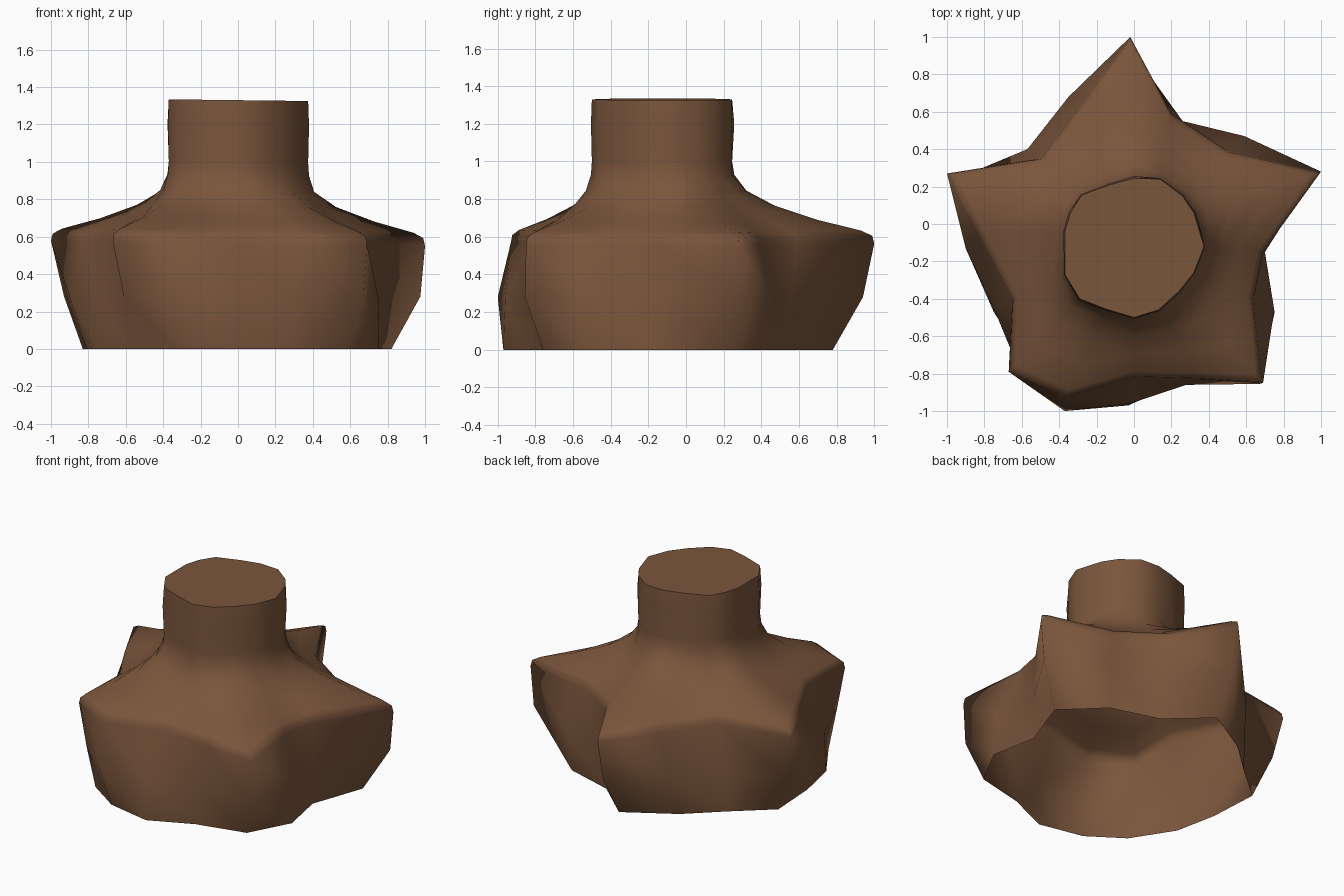
import bpy, bmesh
from mathutils import Vector

if "Cube" in bpy.data.objects:
    bpy.data.objects.remove(bpy.data.objects["Cube"])

# Matching outlines, 16 points each, counter-clockwise from the right tip
FOOT = [(.82, .20), (.57, .44), (.235, .54), (-.03, .78), (-.36, .585), (-.585, .38), (-.83, .17), (-.81, -.18),
        (-.75, -.47), (-.575, -.745), (-.34, -.905), (-.03, -.97), (.26, -.84), (.60, -.76), (.75, -.48), (.69, -.165)]
BELLY = [(.975, .28), (.59, .47), (.26, .55), (-.02, .94), (-.35, .68), (-.57, .40), (-.93, .25), (-.9, -.13),
         (-.75, -.45), (-.61, -.79), (-.37, -1.0), (-.02, -.96), (.28, -.86), (.67, -.855), (.75, -.46), (.70, -.15)]
STAR = [(1.0, .28), (.50, .39), (.20, .59), (-.02, 1.0), (-.26, .67), (-.50, .35), (-1.0, .27), (-.83, -.07),
        (-.65, -.40), (-.67, -.79), (-.37, -.93), (0, -.82), (.35, -.83), (.69, -.85), (.64, -.40), (.69, -.15)]
NECK = [(.32, .06), (.26, .15), (.14, .24), (0, .245), (-.13, .21), (-.28, .155), (-.34, .06), (-.37, -.04),
        (-.37, -.27), (-.29, -.40), (-.15, -.455), (0, -.5), (.13, -.46), (.24, -.36), (.32, -.26), (.375, -.12)]

# Shoulder and neck levels: (height, share of star shape left over the neck)
LEVELS = [(.605, .985), (.632, .91), (.69, .60), (.765, .30), (.845, .10),
          (.93, .015), (1.0, 0), (1.2, .015), (1.33, 0)]

bm = bmesh.new()
rings = [[bm.verts.new((x, y, z)) for x, y in outline]
         for outline, z in ((FOOT, 0), (BELLY, .28))]
rings.append([bm.verts.new((x, y, .565 - .015 * x)) for x, y in STAR])
for z, t in LEVELS:
    ring = []
    for p, q in zip(NECK, STAR):
        x, y = Vector(p).lerp(Vector(q), t)
        ring.append(bm.verts.new((x, y, z - .012 * x)))   # slight lean to the right
    rings.append(ring)

# Skin between rings, all split along the same diagonal; the underside stays open
n = len(STAR)
for a, b in zip(rings, rings[1:]):
    for i in range(n):
        j = (i + 1) % n
        bm.faces.new((a[i], a[j], b[i]))
        bm.faces.new((a[j], b[j], b[i]))

# Smooth skin with a crisp, flat neck cap
for f in bm.faces:
    f.smooth = True
cap = bm.faces.new(rings[-1])
for e in cap.edges:
    e.smooth = False

mesh = bpy.data.meshes.new("star_body")
bm.to_mesh(mesh)
bm.free()
body = bpy.data.objects.new("star_body", mesh)
bpy.context.collection.objects.link(body)

brown = bpy.data.materials.new("brown")
brown.diffuse_color = (.195, .092, .044, 1)
brown.use_nodes = True
brown.node_tree.nodes["Principled BSDF"].inputs["Base Color"].default_value = brown.diffuse_color
mesh.materials.append(brown)
